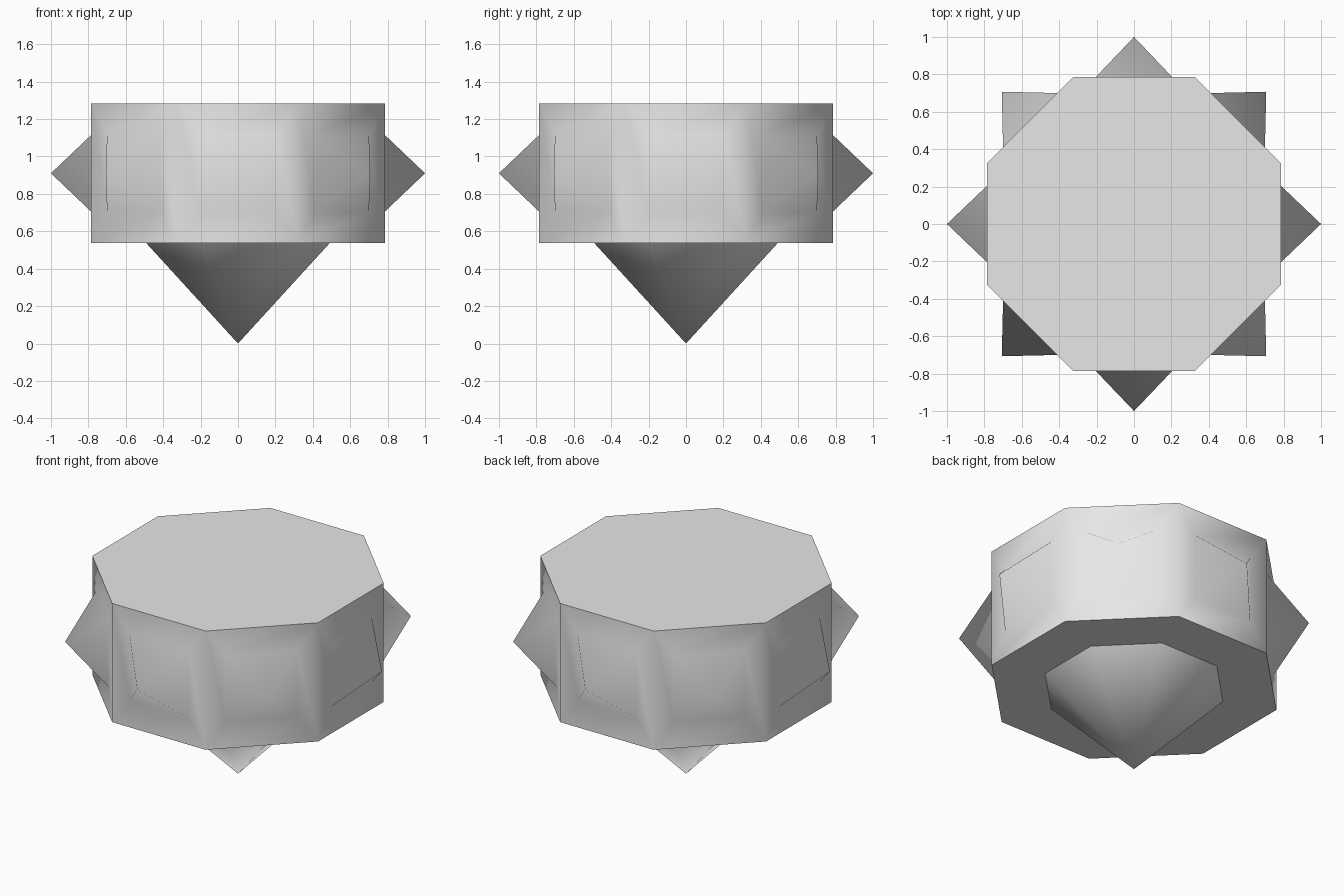
import bpy, bmesh, math
from mathutils import Vector

cube = bpy.data.objects.get("Cube")
if cube:
    bpy.data.objects.remove(cube, do_unlink=True)

APOTHEM, BOTTOM, TOP = 0.785, 0.537, 1.283
MID = (BOTTOM + TOP) / 2
SPIKE_HALF = 0.205

grey = bpy.data.materials.new("light grey")
grey.use_nodes = True
colour = (0.8, 0.8, 0.8, 1)
grey.diffuse_color = colour
grey.node_tree.nodes["Principled BSDF"].inputs["Base Color"].default_value = colour

bm = bmesh.new()

# Octagonal drum with flat sides facing the axes
radius = APOTHEM / math.cos(math.pi / 8)
ring = [bm.verts.new((radius * math.cos((i + 0.5) * math.pi / 4),
                      radius * math.sin((i + 0.5) * math.pi / 4), BOTTOM)) for i in range(8)]
base = bm.faces.new(ring)
walls = bmesh.ops.extrude_face_region(bm, geom=[base], use_keep_orig=True)
bmesh.ops.translate(bm, vec=(0, 0, TOP - BOTTOM),
                    verts=[g for g in walls["geom"] if isinstance(g, bmesh.types.BMVert)])
bmesh.ops.recalc_face_normals(bm, faces=bm.faces)
sides = [f for f in bm.faces if abs(f.normal.z) < 0.5]


def spike(face, tip):
    """Raise the face into a point."""
    hub = bmesh.ops.poke(bm, faces=[face])["verts"][0]
    hub.co = tip


# Square-based spike on every side
for face in sides:
    normal = face.normal.copy()
    centre = face.calc_center_median()
    tangent = Vector((-normal.y, normal.x, 0))
    bmesh.ops.inset_individual(bm, faces=[face], thickness=0.1)
    for v in face.verts:
        d = v.co - centre
        v.co = (centre + tangent * math.copysign(SPIKE_HALF, d.dot(tangent))
                + Vector((0, 0, math.copysign(SPIKE_HALF, d.z))))
    spike(face, Vector((normal.x, normal.y, MID)))

# Pointed underside on a smaller octagon
base = next(f for f in bm.faces if f.normal.z < -0.9)
bmesh.ops.inset_individual(bm, faces=[base], thickness=0.1)
for v in base.verts:
    d = Vector((v.co.x, v.co.y, 0))
    v.co = d.normalized() * radius * 0.625 + Vector((0, 0, BOTTOM))
rim = list(base.edges)
spike(base, Vector((0, 0, 0)))

# Smooth shading, sharp on the drum rims and around the underside point
bm.normal_update()
for f in bm.faces:
    f.smooth = True
    f.material_index = 0
for e in bm.edges:
    e.smooth = e.calc_face_angle(0) < math.radians(75)
for e in rim:
    e.smooth = False

mesh = bpy.data.meshes.new("spiked_drum")
bm.to_mesh(mesh)
bm.free()
mesh.materials.append(grey)
drum = bpy.data.objects.new("spiked_drum", mesh)
bpy.context.scene.collection.objects.link(drum)
